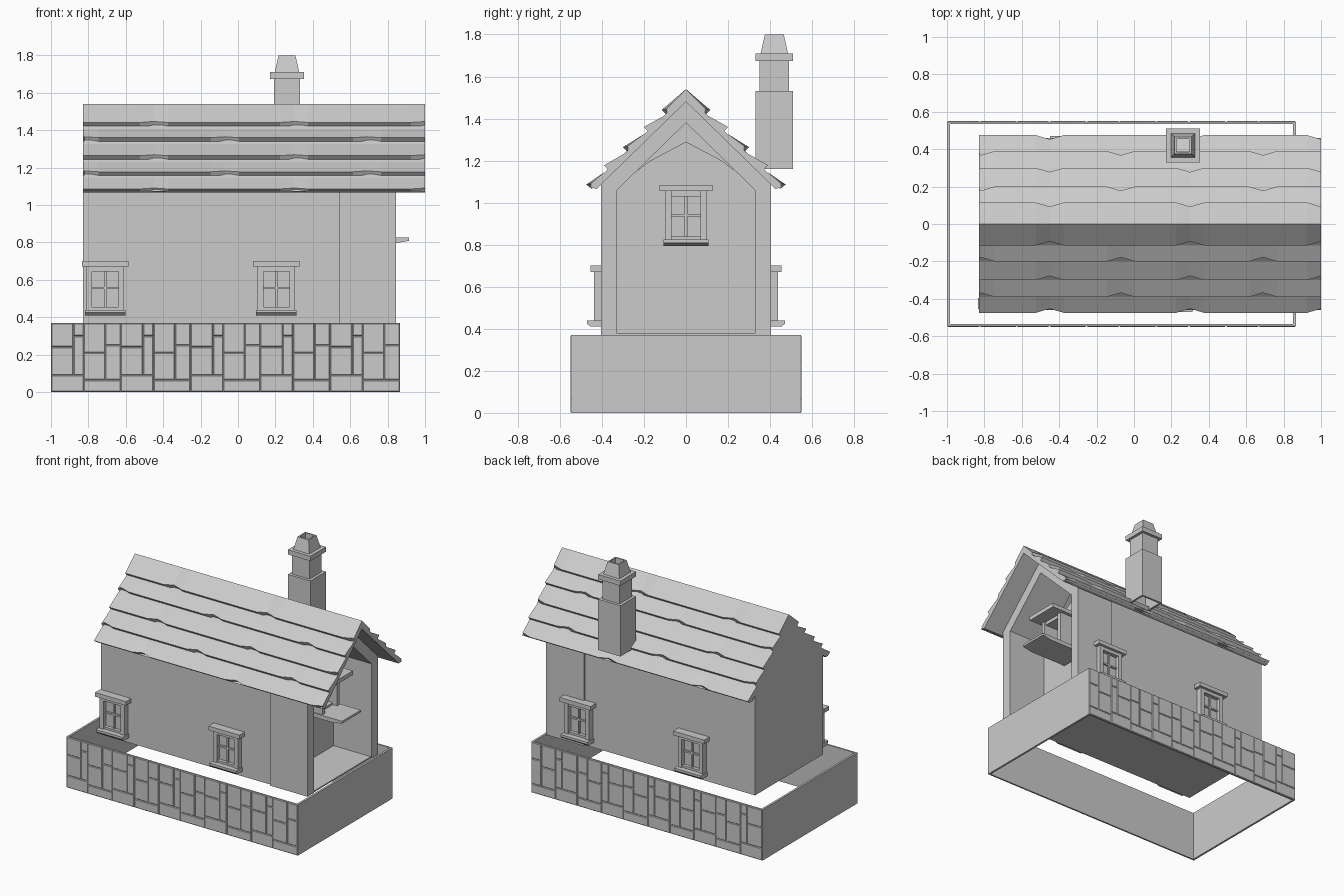
import bpy, bmesh
from mathutils import Matrix, Vector

cube = bpy.data.objects.get("Cube")
if cube:
    bpy.data.objects.remove(cube)

grey = bpy.data.materials.new("plain_grey")
grey.use_nodes = True
GREY = (0.6, 0.6, 0.6, 1)
grey.diffuse_color = GREY
grey.node_tree.nodes["Principled BSDF"].inputs["Base Color"].default_value = GREY


def finish(name, bm):
    bmesh.ops.recalc_face_normals(bm, faces=bm.faces)
    mesh = bpy.data.meshes.new(name)
    bm.to_mesh(mesh)
    bm.free()
    mesh.materials.append(grey)
    obj = bpy.data.objects.new(name, mesh)
    bpy.context.collection.objects.link(obj)
    return obj


def add_box(bm, x, y, z):
    size = Matrix.Diagonal((x[1] - x[0], y[1] - y[0], z[1] - z[0], 1))
    mid = Matrix.Translation((sum(x) / 2, sum(y) / 2, sum(z) / 2))
    return bmesh.ops.create_cube(bm, size=1, matrix=mid @ size)["verts"]


def add_prism(bm, profile, x0, x1):
    """Extrude a (y, z) profile along x."""
    face = bm.faces.new([bm.verts.new((x0, y, z)) for y, z in profile])
    ext = bmesh.ops.extrude_face_region(bm, geom=[face])["geom"]
    moved = [v for v in ext if isinstance(v, bmesh.types.BMVert)]
    bmesh.ops.translate(bm, verts=moved, vec=(x1 - x0, 0, 0))
    if not face.is_valid or len(face.link_loops if hasattr(face, "link_loops") else [1]) == 0:
        return
    # Keep the starting cap if the extrusion removed it
    if not any(abs(f.calc_center_median().x - x0) < 1e-6 for f in bm.faces):
        bm.faces.new([v for v in bm.verts if abs(v.co.x - x0) < 1e-6])


def prism(name, profile, x0, x1):
    bm = bmesh.new()
    add_prism(bm, profile, x0, x1)
    return finish(name, bm)


FLOOR, APEX, SLOPE = 0.37, 1.48, 0.975


def gable_ring(outer, inner, drop):
    """Arch of wall and rafters, open at the bottom."""
    def half(w, apex):
        return [(w, FLOOR), (w, apex - SLOPE * w), (0, apex),
                (-w, apex - SLOPE * w), (-w, FLOOR)]
    return half(outer, APEX) + half(inner, APEX - drop)[::-1]


# House shell, porch arch, floor and end walls
prism("house_walls", gable_ring(0.39, 0.37, 0.03), -0.83, 0.54)
prism("porch_arch", gable_ring(0.405, 0.33, 0.1), 0.54, 0.845)
wall = [(-0.385, FLOOR), (0.385, FLOOR), (0.385, 1.1), (0, 1.475), (-0.385, 1.1)]
prism("back_gable", wall, -0.83, -0.81)
recess = [(-0.38, FLOOR), (0.38, FLOOR), (0.38, 1.04), (0.17, 1.2), (0, 1.29),
          (-0.17, 1.2), (-0.38, 1.04)]
prism("recessed_gable", recess, 0.52, 0.54)
bm = bmesh.new()
add_box(bm, (-0.82, 0.84), (-0.385, 0.385), (FLOOR, FLOOR + 0.01))
finish("floor", bm)

# Roof slabs with overlapping shingle rows
X0, X1 = -0.83, 1.0
ROWS = [0, 0.115, 0.2, 0.3, 0.39, 0.475]


def plane_z(y, lift=0):
    return 1.54 - 0.96 * y + lift


for side, label in ((-1, "front"), (1, "rear")):
    slab = [(0, APEX), (0, 1.515), (side * 0.46, plane_z(0.46, -0.025)),
            (side * 0.425, APEX - SLOPE * 0.425)]
    prism(label + "_roof_slab", slab, X0, X1)
    bm = bmesh.new()
    for i, (top, low) in enumerate(zip(ROWS, ROWS[1:])):
        # Dips between neighbouring tiles alternate from row to row
        dips = (-0.45, 0.3) if i % 2 == 0 else (-0.82, -0.07, 0.69)
        stations = [(X0, 0)]
        for c in dips:
            stations += [(c + d, k) for d, k in ((-0.075, 0), (0, 1), (0.075, 0)) if c + d > X0]
        stations.append((X1, 1 if i % 2 == 0 else 0))
        if i % 2 == 0:
            stations.insert(-1, (X1 - 0.075, 0))
        start = 0 if i == 0 else -0.022
        end = 0.012 if i < 4 else 0.002
        strips = []
        for x, dip in stations:
            y = low - 0.022 * dip
            under = low - 0.028
            pts = [(top, plane_z(top, start)), (y, plane_z(y, end - 0.016 * dip)),
                   (under, plane_z(under, -0.045)), (top, plane_z(top, -0.045))]
            strips.append([bm.verts.new((x, side * py, pz)) for py, pz in pts])
        for a, b in zip(strips, strips[1:]):
            for k in range(4):
                n = (k + 1) % 4
                bm.faces.new((a[k], a[n], b[n], b[k]))
        bm.faces.new(strips[0])
        bm.faces.new(strips[-1])
    finish(label + "_shingles", bm)


# Windows: built facing +x, then turned onto a wall
def window(name, origin, angle, depth=1):
    bm = bmesh.new()
    sill = [(0, 0), (0.06, 0), (0.075, 0.014), (0.075, 0.03), (0, 0.03)]
    add_prism(bm, sill, -0.108, 0.108)
    for v in bm.verts:
        v.co = Vector((v.co.y, v.co.x, v.co.z))
    add_box(bm, (0, 0.06), (-0.125, 0.125), (0.26, 0.29))
    for s in (-1, 1):
        add_box(bm, (0, 0.042), sorted((s * 0.07, s * 0.1)), (0.03, 0.26))
    add_box(bm, (0, 0.04), (-0.07, 0.07), (0.235, 0.26))
    add_box(bm, (0, 0.035), (-0.07, 0.07), (0.03, 0.045))
    add_box(bm, (0, 0.022), (-0.006, 0.006), (0.045, 0.235))
    add_box(bm, (0, 0.022), (-0.07, 0.07), (0.14, 0.152))
    add_box(bm, (0, 0.01), (-0.07, 0.07), (0.03, 0.26))
    bm.transform(Matrix.Translation(origin) @ Matrix.Rotation(angle, 4, "Z")
                 @ Matrix.Diagonal((depth, 1, 1, 1)))
    finish(name, bm)


QUARTER = 1.5707963
for n, x in enumerate((-0.71, 0.205)):
    window(f"front_window_{n + 1}", (x, -0.395, 0.41), -QUARTER)
    window(f"rear_window_{n + 1}", (x + 0.37, 0.395, 0.41), QUARTER)
window("gable_window", (0.54, 0, 0.795), 0, 5)

# Chimney: square rings joined from the open foot up and down into the flue
bm = bmesh.new()
rings = [(0.075, 1.16), (0.09, 1.16), (0.09, 1.53), (0.07, 1.53), (0.07, 1.675),
         (0.09, 1.675), (0.09, 1.71), (0.065, 1.71), (0.045, 1.8), (0.035, 1.8),
         (0.035, 1.6), (0.075, 1.5)]
loops = [[bm.verts.new((0.262 + sx * h, 0.42 + sy * h, z))
          for sx, sy in ((-1, -1), (1, -1), (1, 1), (-1, 1))] for h, z in rings]
for a, b in zip(loops, loops[1:] + loops[:1]):
    for k in range(4):
        n = (k + 1) % 4
        bm.faces.new((a[k], a[n], b[n], b[k]))
finish("chimney", bm)

# Plinth: an open rectangle of thin walls
bm = bmesh.new()
for s in (-1, 1):
    add_box(bm, (-1, 0.865), sorted((s * 0.534, s * 0.546)), (0, FLOOR))
add_box(bm, (-1, -0.985), (-0.534, 0.534), (0, FLOOR))
add_box(bm, (0.85, 0.865), (-0.534, 0.534), (0, FLOOR))
finish("plinth_walls", bm)

# Stone facing: one patch of blocks repeated along both long sides
PATCH = 0.373
BLOCKS = [(0, 0.175, 0, 0.09), (0.175, 1, 0, 0.065), (0, 0.12, 0.09, 0.24),
          (0.12, 0.175, 0.09, 0.3), (0.175, 0.29, 0.065, 0.21), (0.29, 1, 0.065, 0.25),
          (0, 0.12, 0.24, 1), (0.12, 0.175, 0.3, 1), (0.175, 0.29, 0.21, 1),
          (0.29, 1, 0.25, 1)]
for s, label in ((-1, "front"), (1, "rear")):
    bm = bmesh.new()
    for i in range(5):
        for a, b, lo, hi in BLOCKS:
            x0, x1 = -1 + i * PATCH + a, -1 + i * PATCH + min(b, PATCH)
            verts = add_box(bm, (x0, x1), sorted((s * 0.545, s * 0.55)), (lo, min(hi, FLOOR)))
            mid = Vector(((x0 + x1) / 2, 0, (lo + min(hi, FLOOR)) / 2))
            for v in verts:
                if abs(v.co.y) > 0.548:
                    v.co.x += 0.005 if v.co.x < mid.x else -0.005
                    v.co.z += 0.005 if v.co.z < mid.z else -0.005
    finish(label + "_stones", bm)
